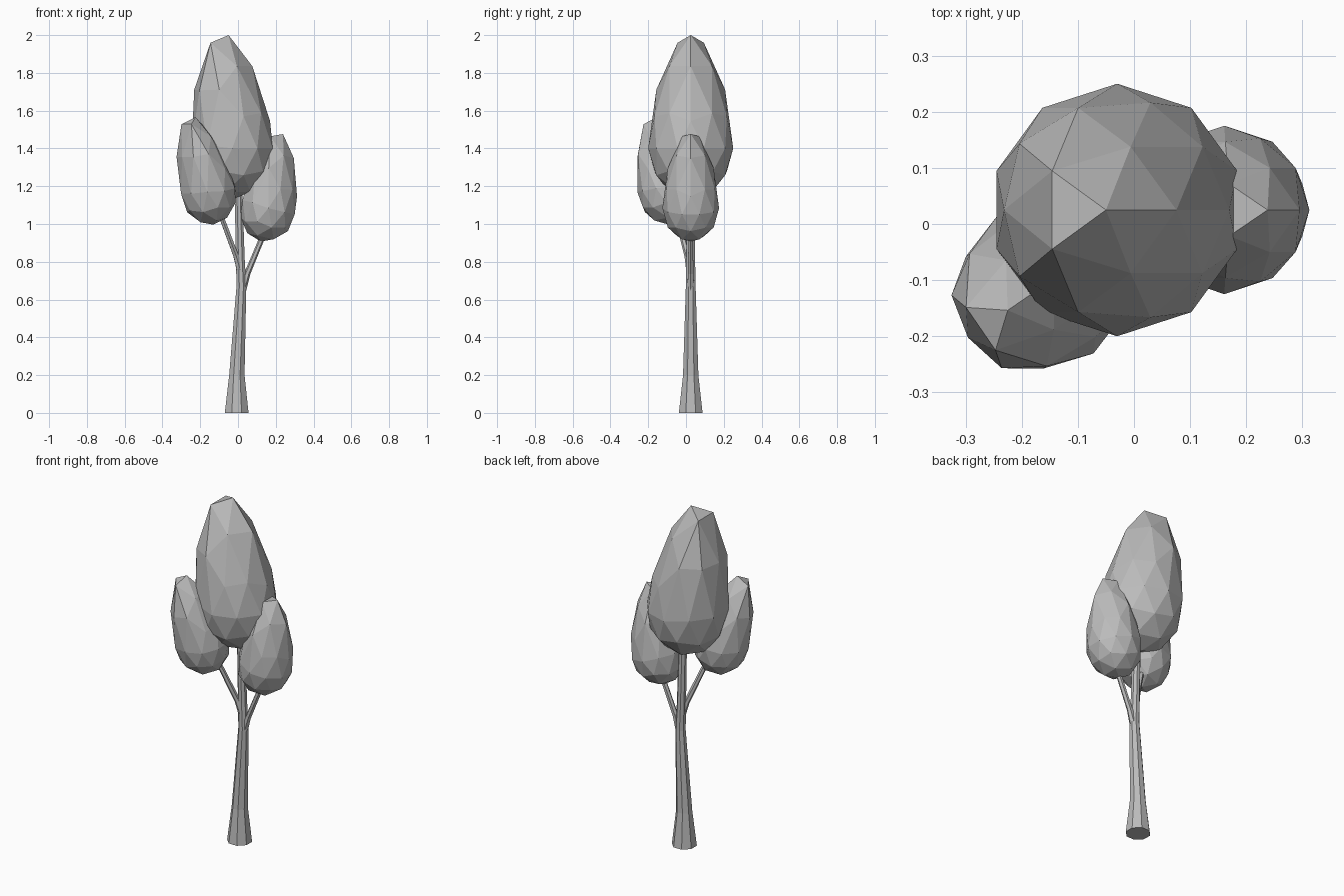
import bpy, bmesh, math
from mathutils import Vector, Matrix

cube = bpy.data.objects.get("Cube")
if cube:
    bpy.data.objects.remove(cube, do_unlink=True)

# One plain grey for the whole tree
grey = bpy.data.materials.new("plain_grey")
grey.use_nodes = True
colour = (0.5, 0.5, 0.5, 1)
grey.diffuse_color = colour
grey.node_tree.nodes["Principled BSDF"].inputs["Base Color"].default_value = colour


def finish(name, bm):
    bmesh.ops.recalc_face_normals(bm, faces=bm.faces)
    mesh = bpy.data.meshes.new(name)
    bm.to_mesh(mesh)
    bm.free()
    mesh.materials.append(grey)
    obj = bpy.data.objects.new(name, mesh)
    bpy.context.collection.objects.link(obj)
    return obj


def crown(name, centre, scale=1.0, lean=0.0, turn=0.0):
    """Squat faceted ball whose top triangle is pulled up with a soft falloff."""
    bm = bmesh.new()
    bmesh.ops.create_icosphere(bm, subdivisions=2, radius=1)
    bmesh.ops.scale(bm, vec=(0.225, 0.225, 0.27), verts=bm.verts)
    apex = max(bm.verts, key=lambda v: v.co.z)
    ring = [e.other_vert(apex) for e in apex.link_edges]
    pulled = [apex] + sorted(ring, key=lambda v: v.co.x)[:2]
    anchors = [v.co.copy() for v in pulled]
    pull, reach = Vector((-0.02, 0, 0.33)), 0.3
    for v in bm.verts:
        t = max(0, 1 - min((v.co - a).length for a in anchors) / reach)
        v.co += pull * (3 * t ** 2 - 2 * t ** 3)
    place = (Matrix.Translation(centre)
             @ Matrix.Rotation(math.radians(turn), 4, "Z")
             @ Matrix.Rotation(math.radians(lean), 4, "Y")
             @ Matrix.Scale(scale, 4))
    bmesh.ops.transform(bm, matrix=place, verts=bm.verts)
    return finish(name, bm)


def limb(name, stations, sides=8, level=True):
    """Tapered faceted tube through (x, y, z, radius) stations."""
    bm = bmesh.new()
    axis = Vector(stations[-1][:3]) - Vector(stations[0][:3])
    spin = Matrix() if level else axis.to_track_quat("Z", "Y").to_matrix().to_4x4()
    rings = []
    for x, y, z, r in stations:
        place = Matrix.Translation((x, y, z)) @ spin
        angles = [math.tau * (i + 0.5) / sides for i in range(sides)]
        rings.append([bm.verts.new(place @ Vector((r * math.cos(a), r * math.sin(a), 0)))
                      for a in angles])
    for low, high in zip(rings, rings[1:]):
        for i in range(sides):
            j = (i + 1) % sides
            bm.faces.new((low[i], low[j], high[j], high[i]))
    bm.faces.new(rings[0][::-1])
    bm.faces.new(rings[-1])
    return finish(name, bm)


# Foliage
crown("main_crown", (-0.03, 0.025, 1.40))
crown("left_crown", (0.161, 0.025, 1.083), 0.667, lean=13)
crown("right_crown", (-0.157, -0.107, 1.174), 0.667, lean=-10, turn=34.5)

# Trunk and the two forks
limb("trunk", [(-0.007, 0.025, 0, 0.068), (-0.006, 0.025, 0.2, 0.044),
               (0.018, 0.025, 0.67, 0.028), (0.012, 0.025, 0.82, 0.025),
               (0.002, 0.025, 1.2, 0.022)])
limb("left_branch", [(0.022, 0.025, 0.65, 0.022), (0.05, 0.025, 0.74, 0.016),
                     (0.15, 0.025, 0.98, 0.014)], sides=6, level=False)
limb("right_branch", [(0.01, 0.02, 0.76, 0.02), (-0.01, 0.008, 0.83, 0.016),
                      (-0.1, -0.055, 1.07, 0.014)], sides=6, level=False)
